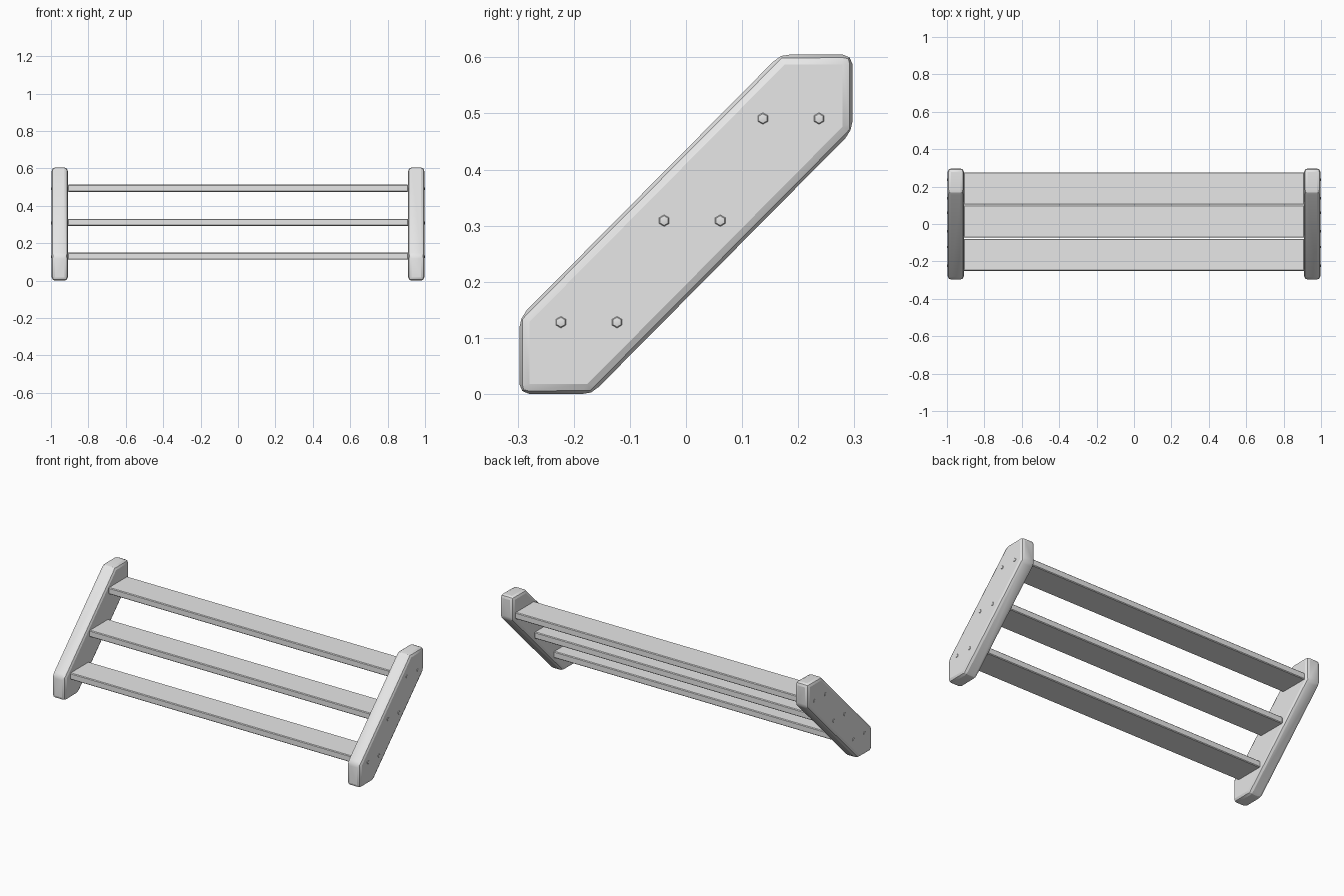
import bpy, bmesh, math
from mathutils import Matrix

if "Cube" in bpy.data.objects:
    bpy.data.objects.remove(bpy.data.objects["Cube"])

grey = bpy.data.materials.new("plain_grey")
grey.diffuse_color = (0.8, 0.8, 0.8, 1)
grey.use_nodes = True
grey.node_tree.nodes["Principled BSDF"].inputs["Base Color"].default_value = grey.diffuse_color


def finish(name, bm, bevel=0, segments=2):
    bmesh.ops.recalc_face_normals(bm, faces=bm.faces)
    if bevel:
        bmesh.ops.bevel(bm, geom=bm.edges[:], offset=bevel, segments=segments,
                        profile=0.5, affect='EDGES', clamp_overlap=True)
    mesh = bpy.data.meshes.new(name)
    bm.to_mesh(mesh)
    bm.free()
    mesh.materials.append(grey)
    obj = bpy.data.objects.new(name, mesh)
    bpy.context.collection.objects.link(obj)
    bpy.ops.object.select_all(action='DESELECT')
    obj.select_set(True)
    bpy.context.view_layer.objects.active = obj
    bpy.ops.object.shade_smooth_by_angle(angle=math.radians(20))
    return obj


# Slanted side rails: hexagonal profile extruded along x
half = [(-0.297, 0.136), (-0.297, 0.0), (-0.168, 0.0)]
profile = half + [(-y, 0.605 - z) for y, z in half]
for side, label in ((-1, "left"), (1, "right")):
    bm = bmesh.new()
    face = bm.faces.new([bm.verts.new((side * 0.91, y, z)) for y, z in profile])
    ext = bmesh.ops.extrude_face_region(bm, geom=[face])
    verts = [v for v in ext["geom"] if isinstance(v, bmesh.types.BMVert)]
    bmesh.ops.translate(bm, verts=verts, vec=(side * 0.086, 0, 0))
    finish(label + "_rail", bm, 0.018)

# Treads, each held by two bolts on either side
for i, (y, z, bolt_y) in enumerate(((-0.165, 0.131, -0.173),
                                    (0.013, 0.312, 0.011),
                                    (0.190, 0.494, 0.187)), 1):
    bm = bmesh.new()
    bmesh.ops.create_cube(bm, size=1, matrix=Matrix.Translation((0, y, z))
                          @ Matrix.Diagonal((1.822, 0.172, 0.038, 1)))
    finish(f"tread_{i}", bm, 0.004, 1)

    # Faceted bolt heads poking out of the rails
    for side, label in ((-1, "left"), (1, "right")):
        bm = bmesh.new()
        for dy in (-0.05, 0.05):
            bmesh.ops.create_uvsphere(
                bm, u_segments=6, v_segments=4, radius=0.012,
                matrix=Matrix.Translation((side * 0.994, bolt_y + dy, z - 0.003))
                @ Matrix.Diagonal((0.5, 1, 1, 1))
                @ Matrix.Rotation(math.pi / 2, 4, 'Y')
                @ Matrix.Rotation(math.pi / 6, 4, 'Z'))
        finish(f"{label}_bolts_{i}", bm)
